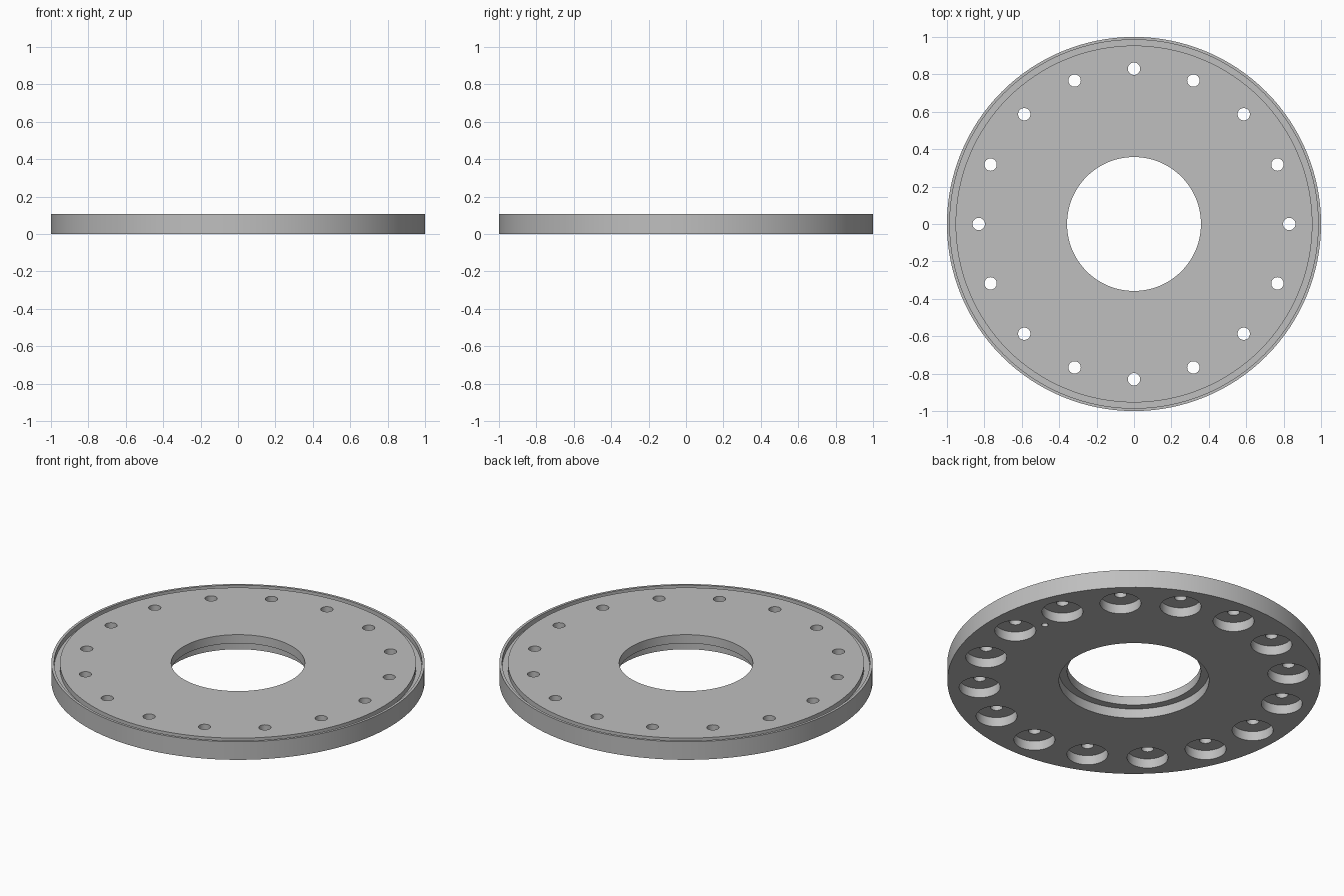
import bpy
import bmesh
import math
from mathutils import Matrix, Vector

cube = bpy.data.objects.get("Cube")
if cube:
    bpy.data.objects.remove(cube, do_unlink=True)

HEIGHT = 0.107
STEP = 0.056          # height of the counterbore floors
PITCH = 0.83          # bolt circle radius
BOLTS = 16

steel = bpy.data.materials.new("grey_steel")
steel.use_nodes = True
colour = (0.52, 0.52, 0.52, 1)
steel.diffuse_color = colour
steel.node_tree.nodes["Principled BSDF"].inputs["Base Color"].default_value = colour


def make_object(name, bm):
    bmesh.ops.recalc_face_normals(bm, faces=bm.faces)
    mesh = bpy.data.meshes.new(name)
    bm.to_mesh(mesh)
    bm.free()
    mesh.materials.append(steel)
    obj = bpy.data.objects.new(name, mesh)
    bpy.context.collection.objects.link(obj)
    return obj


def revolve(bm, profile, steps, centre=(0, 0, 0)):
    """Spin a closed or axis-ended (radius, z) profile around a vertical axis."""
    centre = Vector(centre)
    verts = [bm.verts.new(centre + Vector((r, 0, z))) for r, z in profile]
    edges = [bm.edges.new((a, b)) for a, b in zip(verts, verts[1:])]
    if profile[0][0] > 0:
        edges.append(bm.edges.new((verts[-1], verts[0])))
    bmesh.ops.spin(bm, geom=verts + edges, cent=centre, axis=(0, 0, 1),
                   angle=math.tau, steps=steps, use_duplicate=False)
    bmesh.ops.remove_doubles(bm, verts=bm.verts, dist=0.0002)


# Flange disc: stepped centre bore and a narrow groove inside the top rim
groove = HEIGHT - 0.03
bm = bmesh.new()
revolve(bm, [(0.402, 0), (1, 0), (1, HEIGHT), (0.985, HEIGHT), (0.985, groove),
             (0.954, groove), (0.954, HEIGHT), (0.358, HEIGHT),
             (0.358, STEP), (0.402, STEP)], 128)
disc = make_object("flange_disc", bm)

# Cutters: counterbored bolt holes and one blind locating hole underneath
bm = bmesh.new()
bolt = [(0, -0.05), (0.11, -0.05), (0.11, STEP), (0.033, STEP),
        (0.033, HEIGHT + 0.05), (0, HEIGHT + 0.05)]
for i in range(BOLTS):
    angle = math.tau * i / BOLTS
    revolve(bm, bolt, 40, Matrix.Rotation(angle, 3, "Z") @ Vector((PITCH, 0, 0)))
pin_angle = math.pi / BOLTS
revolve(bm, [(0, -0.05), (0.018, -0.05), (0.018, 0.04), (0, 0.04)], 24,
        Matrix.Rotation(pin_angle, 3, "Z") @ Vector((0.763, 0, 0)))
cutter = make_object("hole_cutter", bm)
cutter.hide_render = True

# Drill the holes, then drop the cutter
drill = disc.modifiers.new("bolt_holes", "BOOLEAN")
drill.operation = "DIFFERENCE"
drill.solver = "EXACT"
drill.object = cutter
bpy.context.view_layer.objects.active = disc
disc.select_set(True)
bpy.ops.object.modifier_apply(modifier=drill.name)
bpy.data.objects.remove(cutter, do_unlink=True)

bpy.ops.object.select_all(action="DESELECT")
disc.select_set(True)
bpy.ops.object.shade_smooth_by_angle(angle=math.radians(30))
